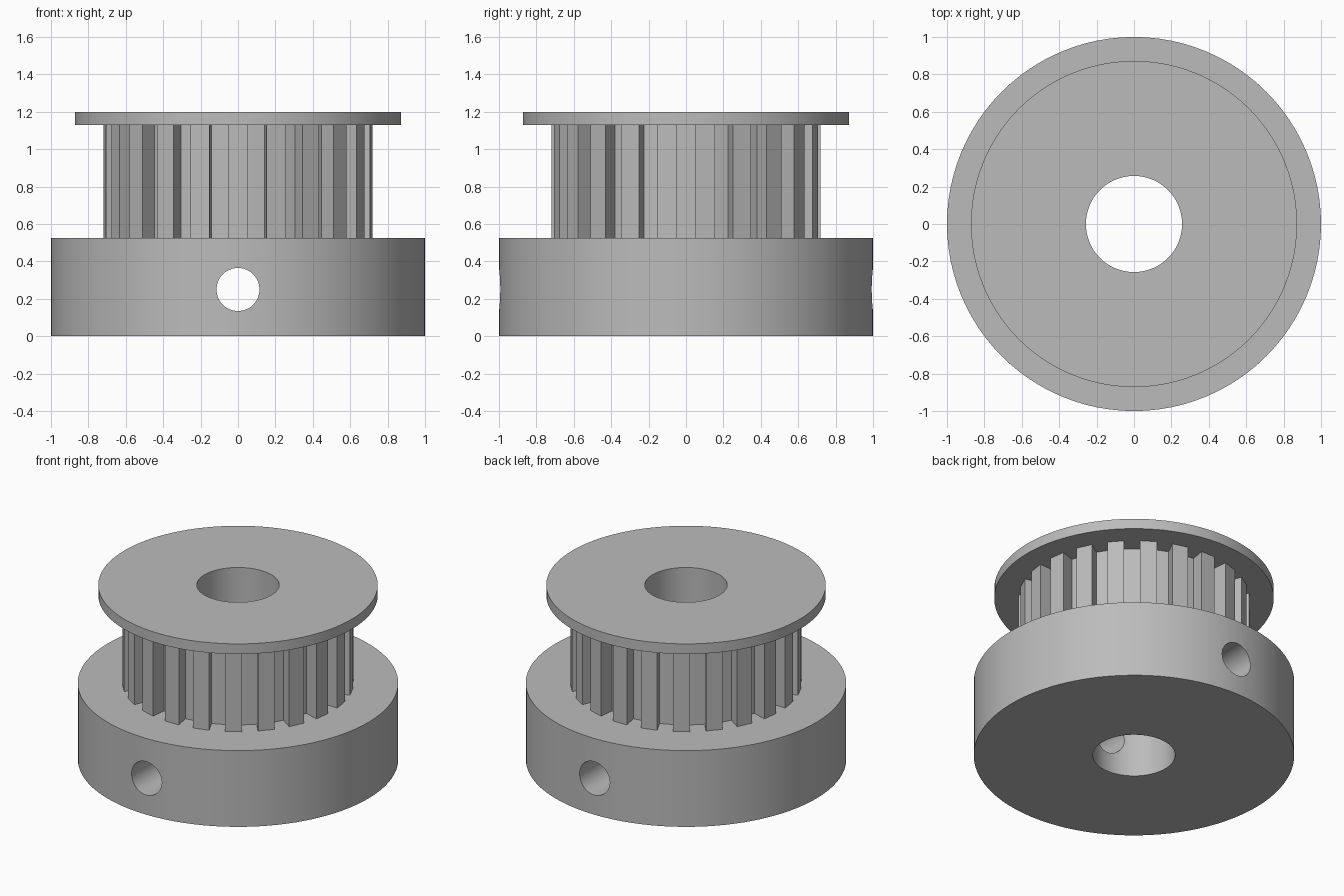
import bpy, bmesh, math
from mathutils import Matrix

old = bpy.data.objects.get("Cube")
if old:
    bpy.data.objects.remove(old, do_unlink=True)

# Single metal colour
metal = bpy.data.materials.new("grey_metal")
metal.use_nodes = True
colour = (0.5, 0.5, 0.5, 1)
metal.diffuse_color = colour
metal.node_tree.nodes["Principled BSDF"].inputs["Base Color"].default_value = colour

TEETH = 22
BORE = 0.257


def circle(radius, sides=96):
    return [(radius * math.cos(i * math.tau / sides),
             radius * math.sin(i * math.tau / sides)) for i in range(sides)]


def prism(name, outline, z0, z1):
    """Extrude a closed outline between two heights."""
    bm = bmesh.new()
    base = bm.faces.new([bm.verts.new((x, y, z0)) for x, y in outline])
    grown = bmesh.ops.extrude_face_region(bm, geom=[base])["geom"]
    top = [v for v in grown if isinstance(v, bmesh.types.BMVert)]
    bmesh.ops.translate(bm, verts=top, vec=(0, 0, z1 - z0))
    bmesh.ops.recalc_face_normals(bm, faces=bm.faces)
    mesh = bpy.data.meshes.new(name)
    bm.to_mesh(mesh)
    bm.free()
    mesh.materials.append(metal)
    obj = bpy.data.objects.new(name, mesh)
    bpy.context.collection.objects.link(obj)
    return obj


def select(obj):
    bpy.ops.object.select_all(action='DESELECT')
    obj.select_set(True)
    bpy.context.view_layer.objects.active = obj


def cut(obj, cutter):
    select(obj)
    mod = obj.modifiers.new("hole", 'BOOLEAN')
    mod.operation = 'DIFFERENCE'
    mod.solver = 'EXACT'
    mod.object = cutter
    bpy.ops.object.modifier_apply(modifier=mod.name)


def gear_outline(tip, root, tip_half, root_half):
    """Teeth slightly narrower at the root, one centred on the front."""
    pts = []
    pitch = math.tau / TEETH
    for i in range(TEETH):
        a = i * pitch - math.pi / 2
        c, s = math.cos(a), math.sin(a)
        for r, t in ((root, -root_half), (tip, -tip_half),
                     (tip, tip_half), (root, root_half)):
            pts.append((r * c - t * s, r * s + t * c))
        mid = a + pitch / 2
        pts.append((root * math.cos(mid), root * math.sin(mid)))
    return pts


# Main parts
collar = prism("collar", circle(1.0), 0, 0.525)
drum = prism("toothed_drum", gear_outline(0.72, 0.62, 0.053, 0.035), 0.525, 1.13)
flange = prism("top_flange", circle(0.872), 1.13, 1.2)

# Hole cutters: vertical bore and front-to-back screw hole
bore = prism("bore_cutter", circle(BORE), -0.5, 1.7)
screw = prism("screw_hole_cutter", circle(0.115, 48), -1.5, 1.5)
screw.data.transform(Matrix.Translation((0, 0, 0.25)) @ Matrix.Rotation(math.pi / 2, 4, 'X'))

for part in (collar, drum, flange):
    cut(part, bore)
cut(collar, screw)

for helper in (bore, screw):
    bpy.data.objects.remove(helper, do_unlink=True)

# Smooth the round walls, keep the rims and teeth crisp
for part in (collar, drum, flange):
    select(part)
    bpy.ops.object.shade_smooth_by_angle(angle=math.radians(30))
